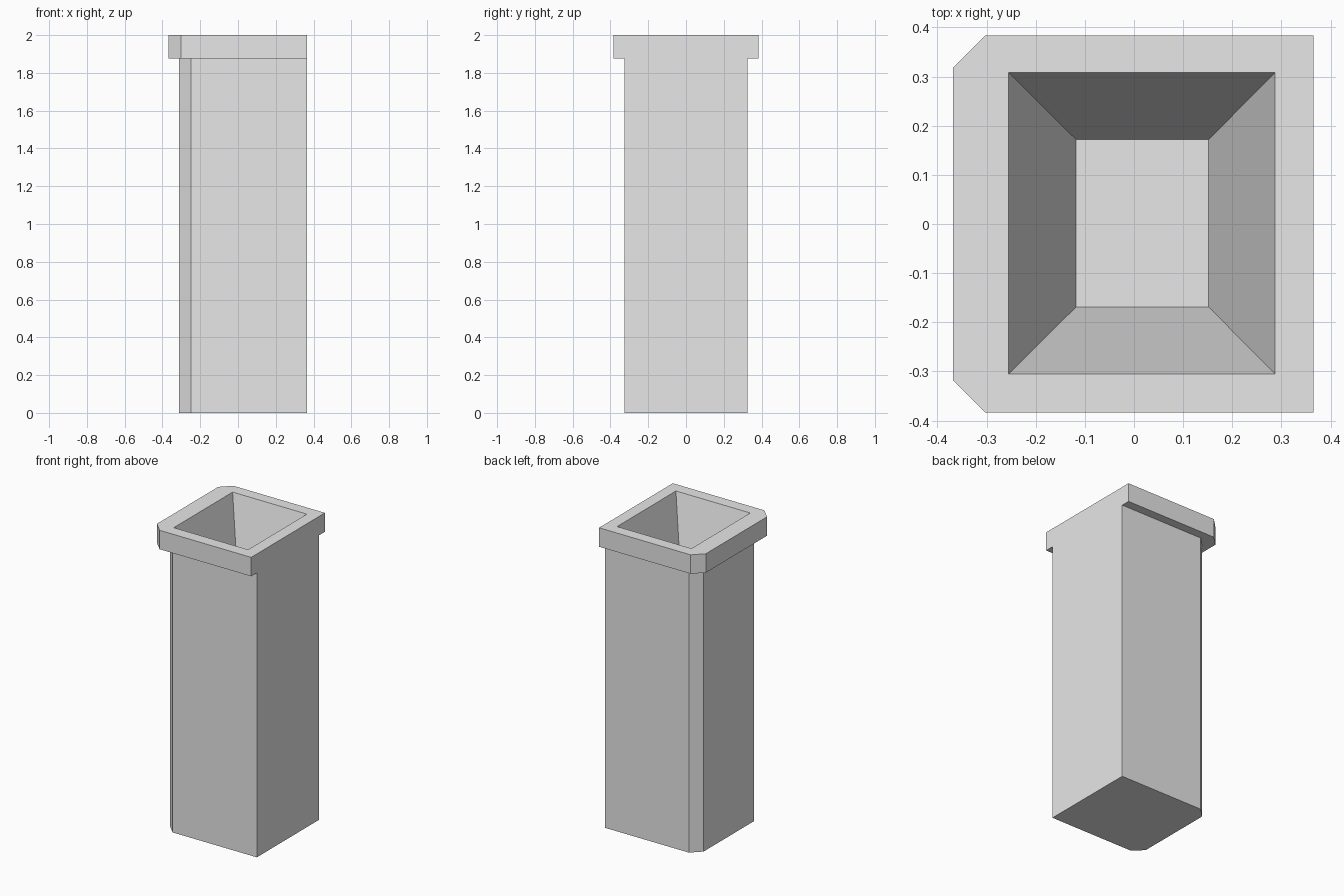
import bpy
import bmesh

cube = bpy.data.objects.get("Cube")
if cube:
    bpy.data.objects.remove(cube, do_unlink=True)

HEIGHT = 2.0
COLLAR_Z = 1.875
PIT_Z = 1.45
FLAT_X = 0.365      # flush side shared by shaft and collar

stone = bpy.data.materials.new("light_grey")
stone.use_nodes = True
grey = (0.8, 0.8, 0.8, 1)
stone.diffuse_color = grey
stone.node_tree.nodes["Principled BSDF"].inputs["Base Color"].default_value = grey

bm = bmesh.new()


def ring(points, z):
    return [bm.verts.new((x, y, z)) for x, y in points]


def outline(left, half, cut):
    """Open path round the three free sides, with two cut corners."""
    side = [(FLAT_X, half), (left + cut, half), (left, half - cut)]
    return [(x, -y) for x, y in side] + side[::-1]


def rectangle(x0, x1, y0, y1):
    return [(x1, y0), (x0, y0), (x0, y1), (x1, y1)]


def walls(low, high, closed=False):
    for i in range(len(low) - (not closed)):
        j = (i + 1) % len(low)
        bm.faces.new((low[i], low[j], high[j], high[i]))


# Shaft and wider collar
shaft = outline(-0.312, 0.325, 0.063)
collar = outline(-0.368, 0.384, 0.065)
base = ring(shaft, 0)
neck = ring(shaft, COLLAR_Z)
lip = ring(collar, COLLAR_Z)
top = ring(collar, HEIGHT)
walls(base, neck)
walls(lip, top)
bm.faces.new(base)
bm.faces.new(lip + neck[::-1])

# One flat T-shaped face down the flush side
bm.faces.new((base[0], base[-1], neck[-1], lip[-1],
              top[-1], top[0], lip[0], neck[0]))

# Tapered pit and the rim around it
rim = ring(rectangle(-0.255, 0.287, -0.305, 0.308), HEIGHT)
floor = ring(rectangle(-0.118, 0.152, -0.169, 0.172), PIT_Z)
walls(floor, rim, closed=True)
bm.faces.new(floor)
bm.faces.new(top + rim[::-1])
bm.faces.new((top[-1], top[0], rim[0], rim[-1]))

bmesh.ops.recalc_face_normals(bm, faces=bm.faces)
mesh = bpy.data.meshes.new("hollow_pillar")
bm.to_mesh(mesh)
bm.free()
mesh.materials.append(stone)
pillar = bpy.data.objects.new("hollow_pillar", mesh)
bpy.context.collection.objects.link(pillar)
